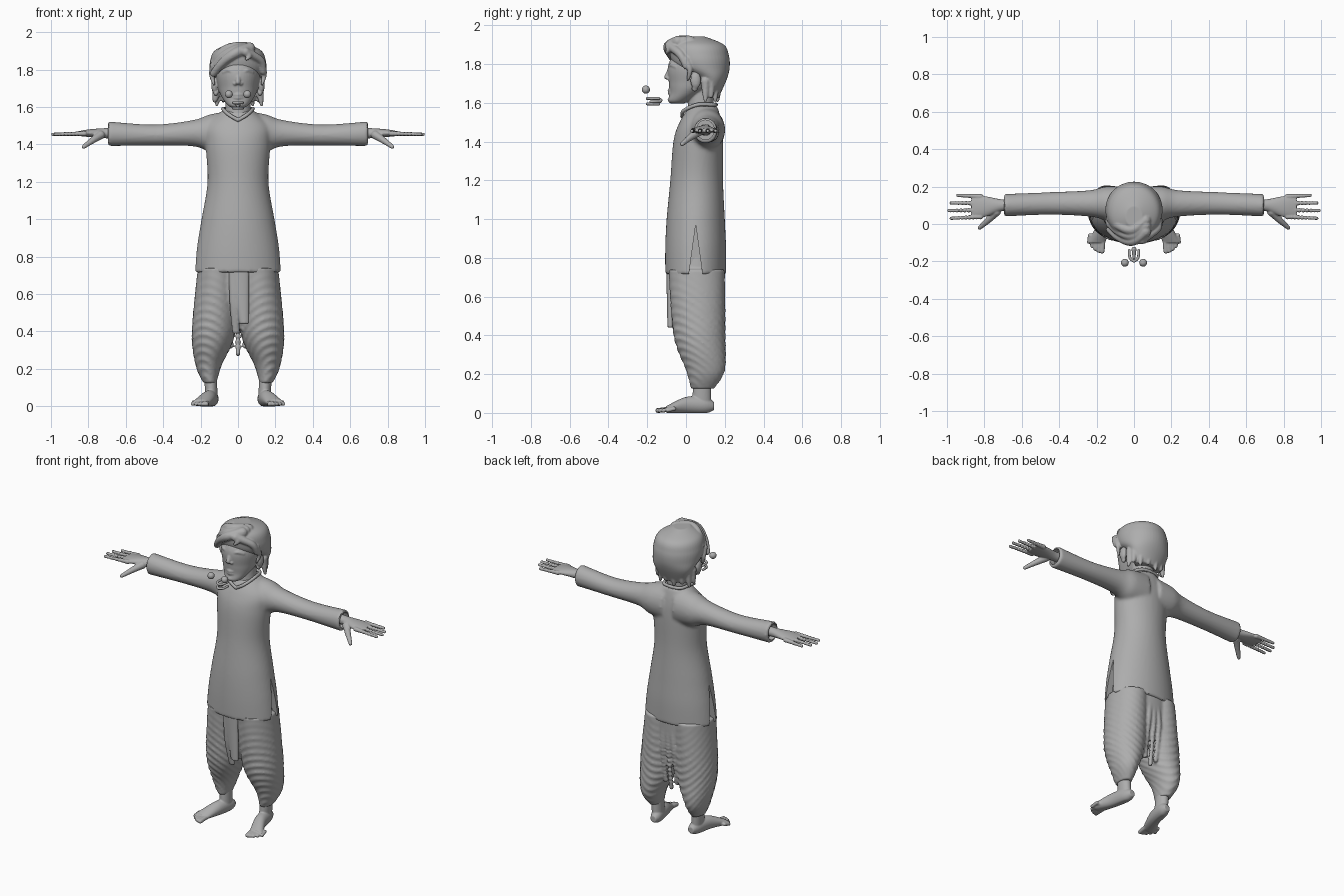
import bpy, bmesh, math
from mathutils import Matrix

cube = bpy.data.objects.get("Cube")
if cube:
    bpy.data.objects.remove(cube)

grey = (.42, .42, .42, 1)
clay = bpy.data.materials.new("plain grey")
clay.use_nodes = True
clay.diffuse_color = grey
clay.node_tree.nodes["Principled BSDF"].inputs["Base Color"].default_value = grey
both = (1, -1)


def spline(rows, steps):
    """Smooth interpolation through rows of equal length."""
    result = []
    last = len(rows) - 1
    for i in range(last):
        before, start, end, after = (rows[min(max(i + k, 0), last)] for k in (-1, 0, 1, 2))
        for step in range(steps):
            t = step / steps
            result.append([q + t / 2 * (r - p + t * (2*p - 5*q + 4*r - w + t * (3*q - p - 3*r + w)))
                           for p, q, r, w in zip(before, start, end, after)])
    return result + [rows[last]]


def tube(bm, axis, rows, sides=(1,), fold=None, count=48, steps=10):
    """Closed loft; each row is position, centre u, centre v, radius u, radius v."""
    for side in sides:
        rings = []
        for position, centre_u, centre_v, radius_u, radius_v in spline(rows, steps):
            ring = []
            for k in range(count):
                angle = math.tau * k / count
                scale = fold(position, angle) if fold else 1
                u = centre_u + radius_u * scale * math.cos(angle)
                v = centre_v + radius_v * scale * math.sin(angle)
                x, y, z = {"x": (position, u, v), "y": (u, position, v), "z": (u, v, position)}[axis]
                ring.append(bm.verts.new((side * x, y, z)))
            rings.append(ring)
        for low, high in zip(rings, rings[1:]):
            for k in range(count):
                bm.faces.new((low[k - 1], low[k], high[k], high[k - 1]))
        bm.faces.new(rings[0])
        bm.faces.new(rings[-1])


def ball(bm, centre, radii, sides=(1,)):
    for side in sides:
        place = Matrix.Translation((side * centre[0], *centre[1:]))
        bmesh.ops.create_icosphere(bm, subdivisions=2, radius=1,
                                   matrix=place @ Matrix.Diagonal((*radii, 1)))


def strand(bm, points, thick, thin, sides=(1,)):
    """Rounded tapering strip made of overlapping balls."""
    path = spline(points, 10)
    for i, point in enumerate(path):
        radius = thick + (thin - thick) * i / (len(path) - 1)
        ball(bm, point, (radius, radius, radius), sides)


def finish(name, bm, voxel=0, soften=2, mirror=False, cutter=None):
    """Blend the overlapping pieces of one part and shade it smooth."""
    bmesh.ops.recalc_face_normals(bm, faces=bm.faces)
    mesh = bpy.data.meshes.new(name)
    bm.to_mesh(mesh)
    bm.free()
    part = bpy.data.objects.new(name, mesh)
    bpy.context.collection.objects.link(part)
    mesh.materials.append(clay)
    if voxel:
        remesh = part.modifiers.new("blend", "REMESH")
        remesh.mode = "VOXEL"
        remesh.voxel_size = voxel
        smooth = part.modifiers.new("soften", "SMOOTH")
        smooth.iterations = soften
    if mirror:
        part.modifiers.new("mirror", "MIRROR").use_mirror_merge = False
    if cutter:
        cut = part.modifiers.new("cut", "BOOLEAN")
        cut.operation = "DIFFERENCE"
        cut.solver = "EXACT"
        cut.object = cutter
    bpy.ops.object.select_all(action="DESELECT")
    part.select_set(True)
    bpy.context.view_layer.objects.active = part
    bpy.ops.object.convert(target="MESH")
    bpy.ops.object.shade_smooth_by_angle(angle=math.radians(45))
    return part


# Cutter for the tunic: side slits and hollow cuffs
bm = bmesh.new()
tube(bm, "x", [(.66, .1, 1.46, .045, .05), (.74, .1, 1.46, .045, .05)], both)
for side in both:
    inner, outer = ([bm.verts.new((side * x, y, z)) for y, z in ((.01, .68), (.09, .68), (.05, .97))]
                    for x in (.185, .3))
    bm.faces.new(inner)
    bm.faces.new(outer)
    for k in range(3):
        bm.faces.new((inner[k - 1], inner[k], outer[k], outer[k - 1]))
cutter = finish("tunic_cutter", bm)
cutter.hide_render = True

# Tunic with sleeves
bm = bmesh.new()
tube(bm, "z", [(.715, 0, .05, .235, .157), (.85, 0, .05, .22, .157), (1, 0, .05, .195, .15),
               (1.2, 0, .055, .163, .136), (1.4, 0, .063, .173, .128),
               (1.5, 0, .075, .17, .108), (1.58, 0, .09, .085, .073)])
tube(bm, "x", [(.04, .1, 1.46, .1, .12), (.15, .11, 1.46, .09, .1), (.24, .11, 1.46, .07, .07),
               (.45, .11, 1.45, .06, .056), (.695, .1, 1.457, .06, .066)], both)
finish("tunic", bm, .01, 4, cutter=cutter)
bpy.data.objects.remove(cutter)

# Collar band meeting in a V at the front
bm = bmesh.new()
strand(bm, [(0, -.02, 1.53), (.05, -.01, 1.56), (.08, .06, 1.59), (.06, .14, 1.59), (0, .155, 1.59)],
       .011, .011, both)
finish("collar", bm, .005)


# Draped trousers, folds falling towards the back
def drape(height, angle):
    depth = .03 * min(1, max(0, 2.5 - height / .3))
    wave = math.sin(70 * height + 7 * math.sin(angle) - 4 * math.cos(angle))
    return 1 + depth * (1 - 2 * abs(wave))


bm = bmesh.new()
tube(bm, "z", [(.41, 0, .07, .05, .07), (.6, 0, .06, .19, .13), (.85, 0, .055, .18, .14)])
tube(bm, "z", [(.125, .15, .085, .035, .06), (.22, .157, .1, .07, .1), (.4, .13, .07, .117, .134),
               (.74, .105, .055, .11, .145)], both, drape, 64, 30)
for x in (-.04, 0, .04):
    strand(bm, [(x / 2, .17, .74), (x, .18, .55), (x, .15, .28 + abs(x))], .02, .014)
finish("draped_trousers", bm, .008)

# Hanging front pleat, in two layers
bm = bmesh.new()
tube(bm, "z", [(.44, .034, -.08, .026, .016), (.74, .01, -.085, .05, .017)])
tube(bm, "z", [(.39, -.01, -.045, .02, .015), (.55, -.02, -.07, .025, .018), (.74, -.02, -.08, .03, .016)])
finish("front_pleat", bm, .006)

# Feet
bm = bmesh.new()
tube(bm, "y", [(.145, .135, .035, .02, .02), (.1, .14, .04, .036, .042), (0, .16, .04, .04, .042),
               (-.1, .2, .018, .046, .018)])
tube(bm, "z", [(.03, .14, .08, .032, .05), (.2, .15, .085, .035, .045)])
for k in range(5):
    x = .17 + .018 * k
    reach = .145 - .003 * k * k
    strand(bm, [(x - .006, -.06, .022), (x, -reach, .012)], .015 - .001 * k, .014 - .001 * k)
for vert in bm.verts:
    vert.co.z = max(vert.co.z, 0)
finish("feet", bm, .0045, mirror=True)

# Hands: wrist and palm, four fingers, thumb
bm = bmesh.new()
tube(bm, "x", [(.64, .1, 1.46, .034, .03), (.71, .1, 1.46, .032, .027), (.8, .093, 1.46, .056, .02),
               (.87, .092, 1.457, .055, .01)])
for k in range(4):
    spread = k - 1.5
    tip = .99 - .012 * (spread - .5) ** 2
    strand(bm, [(.82, .093 - .036 * spread, 1.458), (tip, .092 - .041 * spread, 1.454)], .0145, .0095)
strand(bm, [(.735, .065, 1.45), (.78, .02, 1.42), (.825, -.02, 1.387)], .024, .011)
finish("hands", bm, .0042, mirror=True)

# Head and neck
bm = bmesh.new()
tube(bm, "z", [(1.595, 0, -.045, .03, .03), (1.61, 0, -.036, .055, .055), (1.65, 0, 0, .085, .084),
               (1.7, 0, .035, .105, .123), (1.8, 0, .06, .118, .15), (1.92, 0, .06, .06, .08)])
tube(bm, "z", [(1.5, 0, .07, .085, .075), (1.57, 0, .075, .068, .066), (1.7, 0, .08, .066, .065)])

# Nose, lips and chin
strand(bm, [(0, -.078, 1.785), (0, -.1, 1.733)], .01, .014)
ball(bm, (.015, -.088, 1.724), (.012, .013, .009), both)
for z in (1.665, 1.649):
    strand(bm, [(0, -.086, z), (.02, -.079, z)], .009, .007, both)
ball(bm, (0, -.075, 1.615), (.024, .02, .018))

# Brows, eyelids and ears
for z, rise, thickness in ((1.785, .01, .01), (1.757, .014, .006), (1.755, -.01, .005)):
    strand(bm, [(.023, -.08, z), (.05, -.074, z + rise), (.076, -.05, z)], thickness, thickness, both)
ball(bm, (.125, .05, 1.715), (.018, .028, .045), both)
ball(bm, (.118, .045, 1.675), (.013, .017, .018), both)
finish("head", bm, .005)

# Hair cap
bm = bmesh.new()
tube(bm, "z", [(1.63, 0, .125, .09, .045), (1.72, 0, .13, .132, .08), (1.78, 0, .087, .15, .138),
               (1.84, 0, .07, .15, .152), (1.9, 0, .06, .126, .135), (1.942, 0, .04, .045, .055)])

# Swept fringe: three waves to one side, one to the other, and a curl
for drop in (0, .03, .06):
    strand(bm, [(.06, .02 - drop, 1.915), (-.01, -.03 - drop, 1.92 - drop / 2),
                (-.08, -.01 - drop, 1.9 - drop), (-.13, .03 - drop, 1.84 - drop)], .032, .02)
strand(bm, [(.04, -.085, 1.895), (.12, -.03, 1.85), (.135, 0, 1.79)], .025, .018)
strand(bm, [(.02, -.09, 1.9), (.06, -.09, 1.875), (.045, -.1, 1.855)], .02, .008)

# Sideburn locks, and ragged locks round the nape
strand(bm, [(.13, 0, 1.82), (.14, .02, 1.77), (.128, .01, 1.72)], .022, .007, both)
for k in range(8):
    angle = math.pi * k / 7
    x, y = .115 * math.cos(angle), .1 + .065 * math.sin(angle)
    strand(bm, [(x, y, 1.71), (x * 1.05, y, 1.65), (x * 1.1, y, 1.61 + .02 * (k % 2))], .026, .008)
finish("hair", bm, .0055)

# Loose eyeballs in front of the face
for side, label in zip(both, ("left", "right")):
    bm = bmesh.new()
    bmesh.ops.create_uvsphere(bm, u_segments=24, v_segments=16, radius=.021,
                              matrix=Matrix.Translation((side * .049, -.207, 1.668)))
    finish(label + "_eyeball", bm)

# Loose mouth: two tooth arches and a tongue
for name, z in (("upper_teeth", 1.622), ("lower_teeth", 1.594)):
    bm = bmesh.new()
    strand(bm, [(0, -.2, z), (.022, -.18, z), (.025, -.14, z)], .008, .008, both)
    finish(name, bm, .003)
bm = bmesh.new()
strand(bm, [(0, -.135, 1.612), (0, -.182, 1.604)], .014, .008)
finish("tongue", bm, .003)
